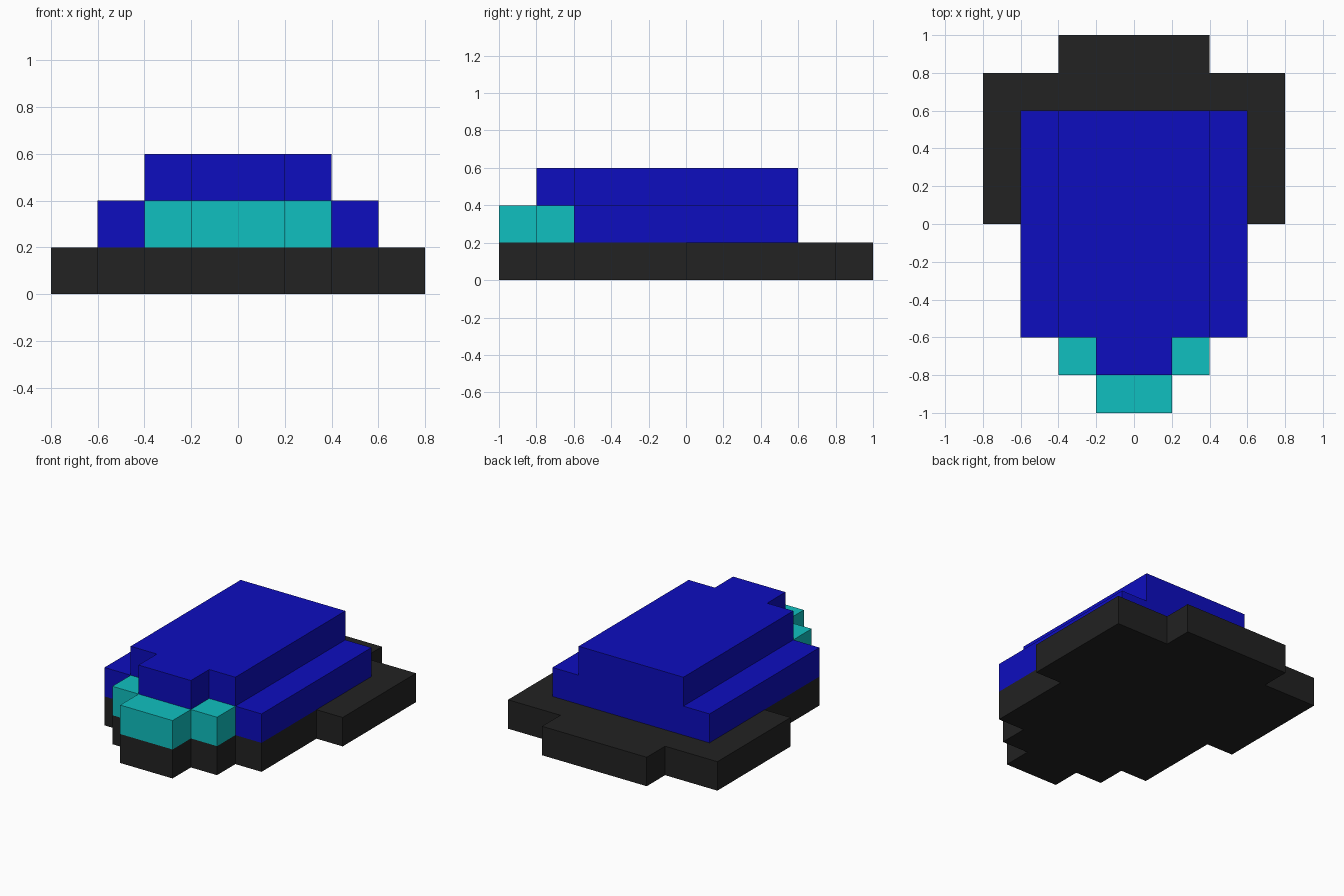
import bpy
import bmesh

cube = bpy.data.objects.get("Cube")
if cube:
    bpy.data.objects.remove(cube, do_unlink=True)


def material(name, rgb):
    mat = bpy.data.materials.new(name)
    mat.use_nodes = True
    color = (*rgb, 1.0)
    mat.diffuse_color = color
    mat.node_tree.nodes["Principled BSDF"].inputs["Base Color"].default_value = color
    return mat


black = material("black", (0.016, 0.016, 0.016))
blue = material("blue", (0.004, 0.004, 0.52))
teal = material("teal", (0.005, 0.53, 0.53))


def slab(name, right_edge, z, height, mat):
    """Extrude a symmetric outline, given its +x edge from front to back."""
    outline = right_edge + [(-x, y) for x, y in reversed(right_edge)]
    bm = bmesh.new()
    face = bm.faces.new([bm.verts.new((x, y, z)) for x, y in outline])
    extruded = bmesh.ops.extrude_face_region(bm, geom=[face], use_keep_orig=True)
    top = [v for v in extruded["geom"] if isinstance(v, bmesh.types.BMVert)]
    bmesh.ops.translate(bm, verts=top, vec=(0, 0, height))
    bmesh.ops.recalc_face_normals(bm, faces=bm.faces)
    mesh = bpy.data.meshes.new(name)
    bm.to_mesh(mesh)
    bm.free()
    mesh.materials.append(mat)
    obj = bpy.data.objects.new(name, mesh)
    bpy.context.collection.objects.link(obj)
    return obj


STEP = 0.2  # height of one layer

# Stepped base plate with a wide rear half
slab("base", [(0.2, -1.0), (0.2, -0.8), (0.4, -0.8), (0.4, -0.6), (0.6, -0.6),
              (0.6, 0.0), (0.8, 0.0), (0.8, 0.8), (0.4, 0.8), (0.4, 1.0)],
     0, STEP, black)

# Body block and the stepped teal visor in front of it
slab("body", [(0.6, -0.6), (0.6, 0.6)], STEP, STEP, blue)
slab("visor", [(0.2, -1.0), (0.2, -0.8), (0.4, -0.8), (0.4, -0.6)],
     STEP, STEP, teal)

# Upper shell with a short brow over the visor
slab("upper_shell", [(0.2, -0.8), (0.2, -0.6), (0.4, -0.6), (0.4, 0.6)],
     2 * STEP, STEP, blue)
